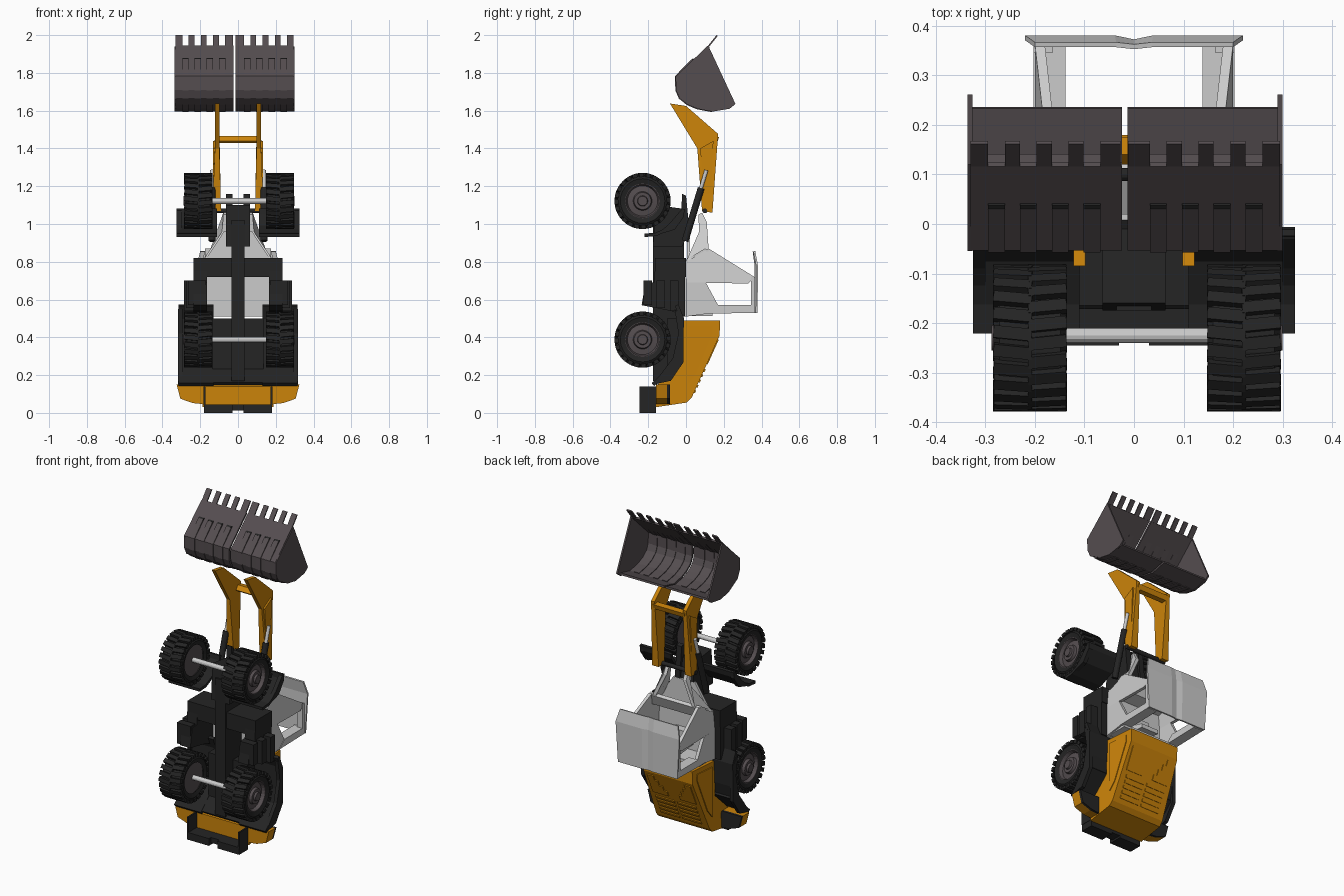
import bpy, bmesh, math
from mathutils import Matrix, Vector

if "Cube" in bpy.data.objects:
    bpy.data.objects.remove(bpy.data.objects["Cube"])


def material(name, rgb):
    m = bpy.data.materials.new(name)
    m.diffuse_color = (*rgb, 1)
    m.use_nodes = True
    m.node_tree.nodes["Principled BSDF"].inputs["Base Color"].default_value = m.diffuse_color
    return m


ORANGE = material("orange_paint", (0.6, 0.23, 0.003))
DARK = material("dark_steel", (0.018, 0.018, 0.018))
BUCKET = material("bucket_steel", (0.09, 0.075, 0.08))


def finish(name, bm, mat=None, mirror=False, solid=0):
    bmesh.ops.recalc_face_normals(bm, faces=bm.faces[:])
    me = bpy.data.meshes.new(name)
    bm.to_mesh(me)
    bm.free()
    ob = bpy.data.objects.new(name, me)
    bpy.context.collection.objects.link(ob)
    if mat:
        me.materials.append(mat)
    if solid:
        s = ob.modifiers.new("thickness", "SOLIDIFY")
        s.thickness, s.offset = solid, 0
    if mirror:
        ob.modifiers.new("mirror", "MIRROR")
    return ob


def extrude(name, a, b, mat=None, mirror=False):
    """Solid between two matching outlines."""
    bm = bmesh.new()
    a, b = [bm.verts.new(p) for p in a], [bm.verts.new(p) for p in b]
    bm.faces.new(a)
    bm.faces.new(b[::-1])
    for i in range(len(a)):
        j = (i + 1) % len(a)
        bm.faces.new((a[i], b[i], b[j], a[j]))
    return finish(name, bm, mat, mirror)


def prism(name, pts, x0, x1, mat=None, mirror=False):
    """Side outline (y, z) extruded in x; x0/x1 may be functions of (y, z)."""
    f = lambda v, p: v(*p) if callable(v) else v
    return extrude(name, [(f(x0, p), *p) for p in pts], [(f(x1, p), *p) for p in pts], mat, mirror)


def plan(name, pts, y0, y1, mat=None, mirror=False):
    """Front outline (x, z) extruded in y."""
    return extrude(name, [(x, y0, z) for x, z in pts], [(x, y1, z) for x, z in pts], mat, mirror)


def strip(name, pts, spans, mat, thick=0.012, mirror=False):
    """Bent plate following (y, z) points, one for each (x0, x1) span."""
    bm = bmesh.new()
    for x0, x1 in spans:
        a = [bm.verts.new((x0, *p)) for p in pts]
        b = [bm.verts.new((x1, *p)) for p in pts]
        for i in range(len(pts) - 1):
            bm.faces.new((a[i], b[i], b[i + 1], a[i + 1]))
    return finish(name, bm, mat, mirror, thick)


def box(name, x, y, z, mat=None, mirror=False):
    return prism(name, [(y[0], z[0]), (y[1], z[0]), (y[1], z[1]), (y[0], z[1])], *x, mat, mirror)


def rod(name, p, q, r, mat=None, mirror=False, n=12):
    p, q = Vector(p), Vector(q)
    bm = bmesh.new()
    rot = (q - p).to_track_quat('Z', 'Y').to_matrix().to_4x4()
    bmesh.ops.create_cone(bm, cap_ends=True, segments=n, radius1=r, radius2=r, depth=(q - p).length,
                          matrix=Matrix.Translation((p + q) / 2) @ rot)
    return finish(name, bm, mat, mirror)


def lathe(name, prof, c, side, mat, n=28, lugs=0):
    """Profile (x, radius) spun about the x axis, with optional tread lugs."""
    bm = bmesh.new()
    rings = [[bm.verts.new((x * side, r * math.cos(t), r * math.sin(t)))
              for t in (2 * math.pi * k / n for k in range(n))] for x, r in prof]
    for a, b in zip(rings, rings[1:]):
        for k in range(n):
            m = (k + 1) % n
            bm.faces.new((a[k], a[m], b[m], b[k]))
    bmesh.ops.remove_doubles(bm, verts=bm.verts[:], dist=1e-5)
    for k in range(lugs):
        for s in (-1, 1):
            m = (Matrix.Rotation(2 * math.pi * (k + s * .25) / lugs, 4, 'X')
                 @ Matrix.Translation((s * .035, 0, .138))
                 @ Matrix.Rotation(s * .1, 4, 'Z') @ Matrix.Diagonal((.078, .025, .02, 1)))
            bmesh.ops.create_cube(bm, size=1, matrix=m)
    ob = finish(name, bm, mat)
    ob.location = c
    return ob


# Wheels and axles
for zc, end in ((1.122, "front"), (0.388, "rear")):
    rod(end + "_axle", (-.2, -.225, zc), (.2, -.225, zc), .015)
    for side, xc in ((-1, -.21), (1, .222)):
        c = (xc, -.23, zc)
        lathe(end + "_tyre", [(-.066, .092), (-.074, .118), (-.062, .134), (.062, .134),
                              (.074, .118), (.066, .092)], c, side, DARK, lugs=24)
        lathe(end + "_rim", [(-.06, 0), (-.06, .096), (.066, .096), (.066, .088), (.045, .08), (.05, .05),
                             (.066, .045), (.066, .028), (.078, .025), (.078, 0)], c, side, BUCKET)

# Bucket: two shells with a centre gap, side cheeks, teeth, and raised ribs
halves = [(-.33, -.024), (-.013, .295)]
back = [(-.048, 1.78), (-.047, 1.71), (-.03, 1.67), (.01, 1.638), (.06, 1.617), (.14, 1.602), (.235, 1.625)]
strip("bucket_shell", [(.12, 1.94)] + back, halves, BUCKET)
cheek = [(.12, 1.94), (-.055, 1.78), (-.053, 1.71), (-.03, 1.66), (.06, 1.61), (.14, 1.595), (.23, 1.61), (.262, 1.635)]
for x in (-.336, .29):
    prism("bucket_cheek", cheek, x, x + .01, BUCKET)
teeth, ribs = [], []
for x0, x1, first in ((-.33, -.027, -.295), (-.012, .295, .032)):
    gaps = [(first + .0645 * k, first + .0645 * k + .034) for k in range(4)]
    edges = [x0] + [v for g in gaps for v in g] + [x1]
    teeth += list(zip(edges[::2], edges[1::2]))
    ribs += gaps
strip("bucket_teeth", [(.117, 1.938), (.165, 1.998)], teeth, BUCKET, .008)
strip("bucket_slots", [(.036, 1.866), (.043, 1.872)], ribs, DARK, .017)
strip("bucket_ribs", [(.036, 1.866)] + back[:-1], ribs, BUCKET, .02)

# Lift arms, crossbar and hydraulic rams
prism("lift_arm", [(-.085, 1.638), (0, 1.625), (.17, 1.477), (.14, 1.06), (.085, 1.068), (.06, 1.4)],
      lambda y, z: .098 - .008 * (z < 1.2), lambda y, z: .122 + .014 * (z < 1.2), ORANGE, True)
prism("arm_rib", [(.075, 1.4), (.145, 1.44), (.13, 1.1), (.1, 1.1)], .12, .132, ORANGE, True)
prism("arm_crossbar", [(.12, 1.44), (.14, 1.465), (.175, 1.46), (.165, 1.43), (.13, 1.43)], -.11, .11, ORANGE)
rod("ram_cylinder", (.138, -.005, .91), (.138, .08, 1.19), .018, DARK, True)
rod("ram_rod", (.138, .07, 1.16), (.138, .108, 1.285), .01, None, True)

# Chassis: spine, front tower and cross member
prism("chassis_spine", [(-.175, .17), (-.02, .17), (-.01, .9), (-.06, 1.02), (-.175, 1.02)], -.035, .035, DARK)
prism("front_frame", [(-.175, .88), (-.02, .88), (.01, .95), (-.01, 1.08), (-.16, 1.1)], -.064, .064, DARK)
prism("front_tower", [(-.03, 1.0), (.02, .95), (0, 1.15), (-.02, 1.16)], .03, .064, DARK, True)
box("cross_member", (-.235, .235), (-.165, 0), (.72, .82), DARK)
box("rear_frame", (-.135, .135), (-.1, -.015), (.2, .5), DARK)

# Mudguards and side steps
strip("front_mudguard", [(-.22, .94), (-.16, .945), (-.07, .985), (-.02, 1.05), (-.015, 1.08)],
      [(.11, .325)], DARK, .018, True)
prism("front_mudguard_side", [(-.16, .94), (-.06, .97), (-.01, 1.04), (-.01, 1.08), (-.03, 1.07), (-.09, 1.0)],
      .3, .325, DARK, True)
strip("rear_mudguard", [(-.175, .15), (-.12, .2), (-.045, .27), (-.025, .36), (-.02, .5), (-.05, .57)],
      [(.13, .315)], DARK, .02, True)
prism("rear_mudguard_side", [(-.175, .15), (-.08, .17), (-.012, .27), (-.012, .5), (-.06, .55), (-.04, .42), (-.07, .29)],
      .295, .318, DARK, True)
strip("rear_panel", [(-.165, .155), (-.03, .285)], [(-.3, .3)], DARK, .02)
prism("side_tank", [(-.235, .57), (-.215, .69), (-.17, .69), (-.16, .82), (-.005, .82), (-.005, .51), (-.08, .54)],
      .165, .235, DARK, True)
for k in range(3):
    box("side_step", (.17, .265 + .01 * k), (-.225 + .07 * k, -.18 + .07 * k), (.57 - .015 * k, .7), DARK, True)

# Rear bumper plates and orange corner guards with dark covers
box("rear_bumper", (.03, .18), (-.245, -.16), (0, .045), DARK, True)
box("bumper_middle", (-.035, .035), (-.225, -.16), (.012, .045), DARK)
box("bumper_end", (.172, .182), (-.245, -.16), (.04, .14), DARK, True)
guard = [(.17, .045), (.24, .052), (.305, .075), (.325, .15), (.17, .15)]
plan("corner_guard", guard, -.16, -.1, ORANGE, True)
plan("corner_cover", guard, -.1, -.085, DARK, True)

# Engine hood with louvres and raised panels on its sloping back
hw = lambda y, z: .187 - .1 * max(y, 0)
prism("engine_hood", [(-.16, .14), (-.16, .03), (.005, .055), (.03, .08), (.178, .41), (.18, .49),
                      (-.02, .49), (-.02, .27)], lambda y, z: -hw(y, z), hw, ORANGE)
slope = lambda t: (.03 + .148 * t, .08 + .33 * t)
for k in range(5):
    t = .08 + .085 * k
    strip("hood_louvre", [slope(t), slope(t + .045)], [(-.14, -.01), (.01, .14)], ORANGE, .012)
for k in range(4):
    t = .54 + .1 * k
    strip("hood_panel", [slope(t), slope(t + .1)], [(.04 + .022 * k, .15)], ORANGE, .01, True)
prism("hood_side_panel", [(.01, .15), (.05, .2), (.14, .42), (.14, .46), (.01, .46)],
      .15, lambda y, z: hw(y, z) + .004, ORANGE, True)

# Cab: floor, open side walls, rear posts, roof
box("cab_floor", (-.19, .19), (-.012, .01), (.51, .81))
wall_in = lambda y, z: .18 - .25 * max(0, z - .76)
wall_out = lambda y, z: .2 - .25 * max(0, z - .76)
prism("cab_lower_wall", [(0, .51), (.15, .53), (.17, .57), (.105, .69), (0, .69)], .18, .2, None, True)
prism("cab_front_pillar", [(0, .69), (.33, .685), (.362, .72), (.12, .87), (0, .8)], wall_in, wall_out, None, True)
prism("cab_rear_post", [(.12, .525), (.362, .53), (.362, .57), (.17, .57)], .138, .203, None, True)
box("cab_sill", (.165, .203), (.345, .365), (.53, .72), None, True)
box("cab_rear_wall", (-.19, .19), (0, .14), (.512, .53))
prism("dashboard", [(.0, .77), (.09, .79), (.12, .86), (.1, .87), (0, .81)], -.175, .175)
prism("seat", [(.01, .57), (.14, .555), (.14, .58), (.06, .6), (.06, .66), (.01, .66)], -.06, .06)
bm = bmesh.new()
rows = [[bm.verts.new((x * w, y - d * (x == 0), z)) for x in (-1, -.18, 0, .18, 1)]
        for w, y, d, z in ((.205, .374, .006, .53), (.22, .376, .008, .78), (.2, .362, .004, .855))]
for a, b in zip(rows, rows[1:]):
    for i in range(4):
        bm.faces.new((a[i], a[i + 1], b[i + 1], b[i]))
finish("cab_roof", bm, None, False, .01)

# Tapered grey nose: two converging legs, deck and pivot
nose_w = lambda y, z: .19 - .66 * max(0, min(z, .97) - .8)
prism("nose_leg", [(0, .8), (.12, .865), (.11, 1.01), (.085, 1.06), (.065, 1.05), (.07, .96)],
      lambda y, z: nose_w(y, z) - .022, nose_w, None, True)
plan("nose_deck", [(-.18, .8), (.18, .8), (.075, .96), (-.075, .96)], .005, .02)
rod("pivot_pin", (-.14, .1, 1.07), (.14, .1, 1.07), .013, DARK)
